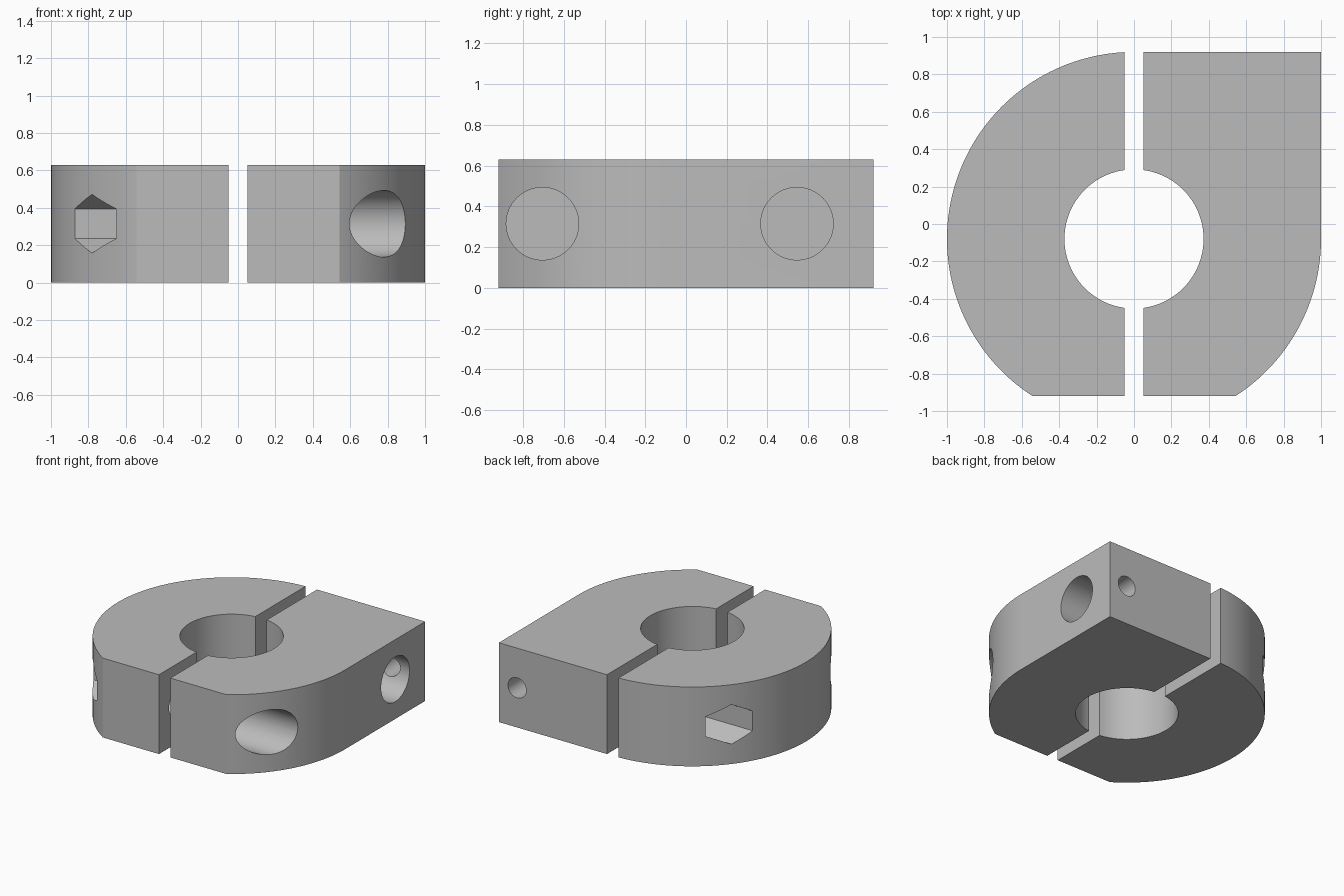
import bpy, bmesh, math
from mathutils import Matrix

HEIGHT, GAP, EDGE = 0.63, 0.05, 0.92      # thickness, half slot, half depth
CENTRE_Y, OUTER, BORE = -0.08, 1.0, 0.372
BOLT_Y = (-0.705, 0.545)
MID = HEIGHT / 2

cube = bpy.data.objects.get("Cube")
if cube:
    bpy.data.objects.remove(cube)

grey = bpy.data.materials.new("machined grey")
grey.use_nodes = True
colour = (0.5, 0.5, 0.5, 1)
grey.diffuse_color = colour
grey.node_tree.nodes["Principled BSDF"].inputs["Base Color"].default_value = colour


def finish(bm, name):
    bmesh.ops.recalc_face_normals(bm, faces=bm.faces)
    mesh = bpy.data.meshes.new(name)
    bm.to_mesh(mesh)
    bm.free()
    mesh.materials.append(grey)
    obj = bpy.data.objects.new(name, mesh)
    bpy.context.collection.objects.link(obj)
    return obj


def arc(radius, start, end, steps):
    angles = [start + (end - start) * i / steps for i in range(steps + 1)]
    return [(radius * math.cos(a), CENTRE_Y + radius * math.sin(a)) for a in angles]


def plate(name, outline):
    bm = bmesh.new()
    face = bm.faces.new([bm.verts.new((x, y, 0)) for x, y in outline])
    walls = bmesh.ops.extrude_face_region(bm, geom=[face])
    top = [v for v in walls["geom"] if isinstance(v, bmesh.types.BMVert)]
    bmesh.ops.translate(bm, verts=top, vec=(0, 0, HEIGHT))
    return finish(bm, name)


def cutter(name, axis, radius, start, end, offset, sides=64):
    """Prism along x or y; offset is its position on the other flat axis."""
    bm = bmesh.new()
    bmesh.ops.create_cone(bm, cap_ends=True, segments=sides, radius1=radius,
                          radius2=radius, depth=end - start)
    middle = (start + end) / 2
    if axis == "X":
        turn = Matrix.Rotation(math.pi / 2, 4, "Y")
        place = Matrix.Translation((middle, offset, MID))
    else:
        turn = Matrix.Rotation(math.pi / 2, 4, "X")
        place = Matrix.Translation((offset, middle, MID))
    if sides == 6:      # point the hexagon up and down
        point = max(bm.verts, key=lambda v: abs((turn @ v.co).z))
        lift = math.atan2(abs((turn @ point.co).z), 1e-9 + math.hypot(*(turn @ point.co).yz[:1]))
        if abs(lift - math.pi / 2) > 0.01:
            turn = Matrix.Rotation(math.pi / 6, 4, "X") @ turn
    bm.transform(place @ turn)
    obj = finish(bm, name)
    obj.hide_render = True
    return obj


def cut(target, cutters):
    bpy.context.view_layer.objects.active = target
    for tool in cutters:
        mod = target.modifiers.new(tool.name, "BOOLEAN")
        mod.operation, mod.solver, mod.object = "DIFFERENCE", "EXACT", tool
        bpy.ops.object.modifier_apply(modifier=mod.name)
        bpy.data.objects.remove(tool)


# Outlines: both halves share the bore, the slot and the front flat
flat = math.asin((EDGE + CENTRE_Y) / OUTER)
slot_outer = math.acos(GAP / OUTER)
slot_bore = math.acos(GAP / BORE)
bore_right = arc(BORE, -slot_bore, slot_bore, 40)
bore_left = [(-x, y) for x, y in bore_right]

square_half = plate("square_clamp_half", [(GAP, EDGE), (OUTER, EDGE)]
                    + arc(OUTER, 0, -flat, 32) + [(GAP, -EDGE)] + bore_right)
round_half = plate("round_clamp_half", [(-x, y) for x, y in arc(OUTER, slot_outer, -flat, 72)]
                   + [(-GAP, -EDGE)] + bore_left)

# Bolt holes with round head recesses on one half, hex nut pockets on the other
for y in BOLT_Y:
    cut(square_half, [cutter("bolt_hole", "X", 0.09, -0.2, 1.2, y),
                      cutter("head_recess", "X", 0.178, 0.33, 1.2, y)])
    cut(round_half, [cutter("bolt_hole", "X", 0.09, -1.2, 0.2, y),
                     cutter("nut_pocket", "X", 0.157, -1.2, -0.4, y, 6)])

# Small locking screw hole from the back into the head recess
cut(square_half, [cutter("locking_hole", "Y", 0.08, BOLT_Y[1], 1.1, 0.84, 40)])

for half in (square_half, round_half):
    bpy.ops.object.select_all(action="DESELECT")
    half.select_set(True)
    bpy.context.view_layer.objects.active = half
    bpy.ops.object.shade_smooth_by_angle(angle=math.radians(30))
